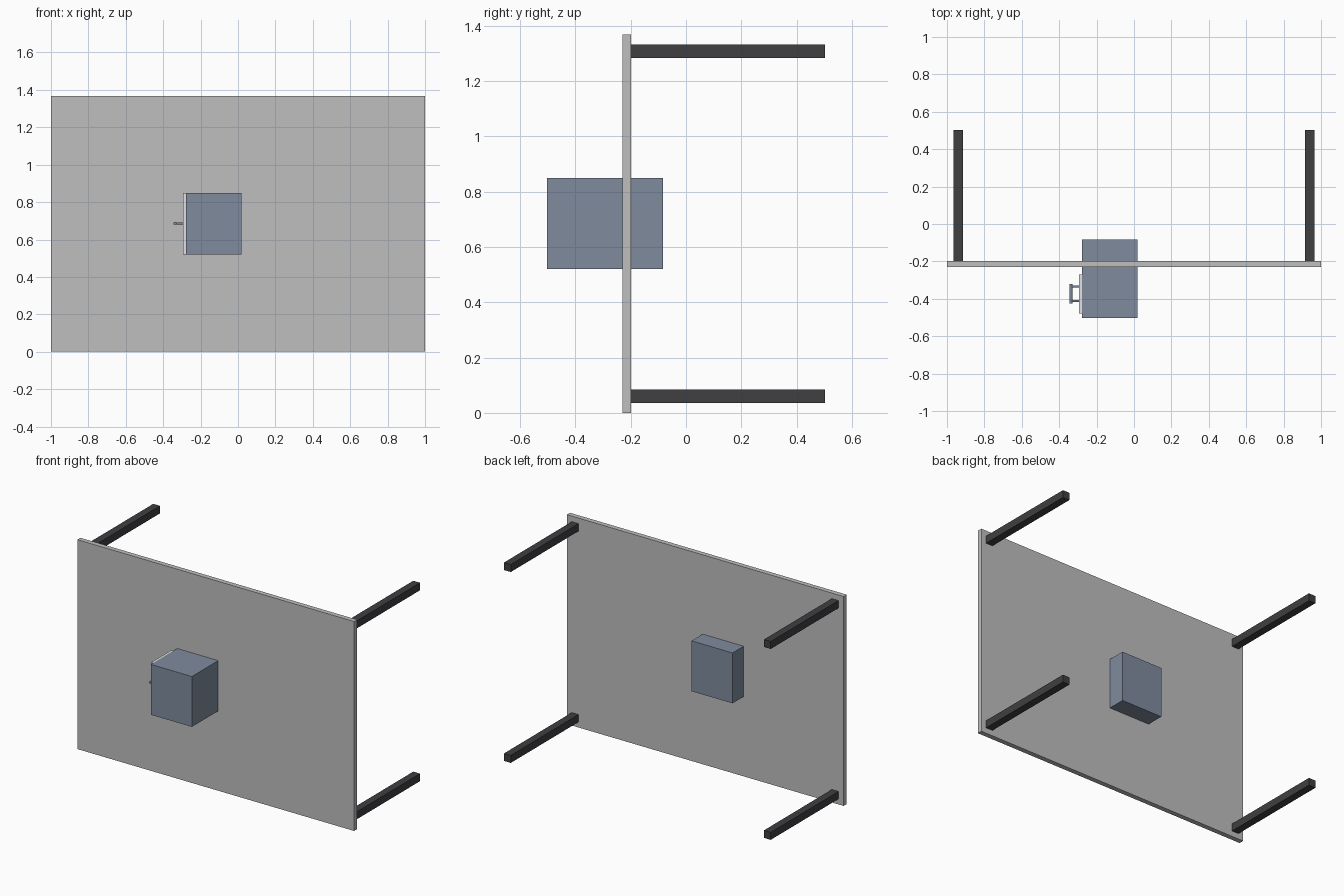
import bpy
import math

cube = bpy.data.objects.get("Cube")
if cube:
    bpy.data.objects.remove(cube, do_unlink=True)


def material(name, r, g, b):
    mat = bpy.data.materials.new(name)
    mat.use_nodes = True
    mat.diffuse_color = (r, g, b, 1)
    mat.node_tree.nodes["Principled BSDF"].inputs["Base Color"].default_value = (r, g, b, 1)
    return mat


light_grey = material("light_grey", 0.52, 0.52, 0.52)
pale_grey = material("pale_grey", 0.75, 0.75, 0.75)
charcoal = material("charcoal", 0.05, 0.05, 0.055)
slate_blue = material("slate_blue", 0.21, 0.26, 0.34)


def box(name, low, high, mat):
    centre = [(a + b) / 2 for a, b in zip(low, high)]
    bpy.ops.mesh.primitive_cube_add(size=1, location=centre)
    obj = bpy.context.object
    obj.name = name
    obj.scale = [b - a for a, b in zip(low, high)]
    bpy.ops.object.transform_apply(location=False, rotation=False, scale=True)
    obj.data.materials.append(mat)


def rod(name, centre, radius, length, rotation, mat):
    bpy.ops.mesh.primitive_cylinder_add(vertices=16, radius=radius, depth=length,
                                        location=centre, rotation=rotation)
    obj = bpy.context.object
    obj.name = name
    obj.data.materials.append(mat)
    bpy.ops.object.shade_smooth_by_angle()


# Upright table board
height = 1.368
back = -0.198
box("table_board", (-1, -0.23, 0), (1, back, height), light_grey)

# Four square legs, inset from the board corners
inset, thick = 0.036, 0.049
for side, x in (("right", -1 + inset), ("left", 1 - inset - thick)):
    for level, z in (("lower", inset), ("upper", height - inset - thick)):
        box(f"{level}_{side}_leg", (x, back, z), (x + thick, 0.502, z + thick), charcoal)

# Cabinet passing through the board
bottom, top = 0.521, 0.85
box("cabinet_body", (-0.278, -0.502, bottom), (0.018, -0.083, top), slate_blue)
box("cabinet_door", (-0.293, -0.478, bottom), (-0.278, -0.271, top), pale_grey)

# Door handle: two stems and a grip
grip_y, grip_z = -0.373, 0.686
for label, offset in (("front", -0.039), ("back", 0.039)):
    rod(f"{label}_handle_stem", (-0.314, grip_y + offset, grip_z), 0.006, 0.046,
        (0, math.pi / 2, 0), slate_blue)
rod("handle_grip", (-0.337, grip_y, grip_z), 0.008, 0.106, (math.pi / 2, 0, 0), slate_blue)
